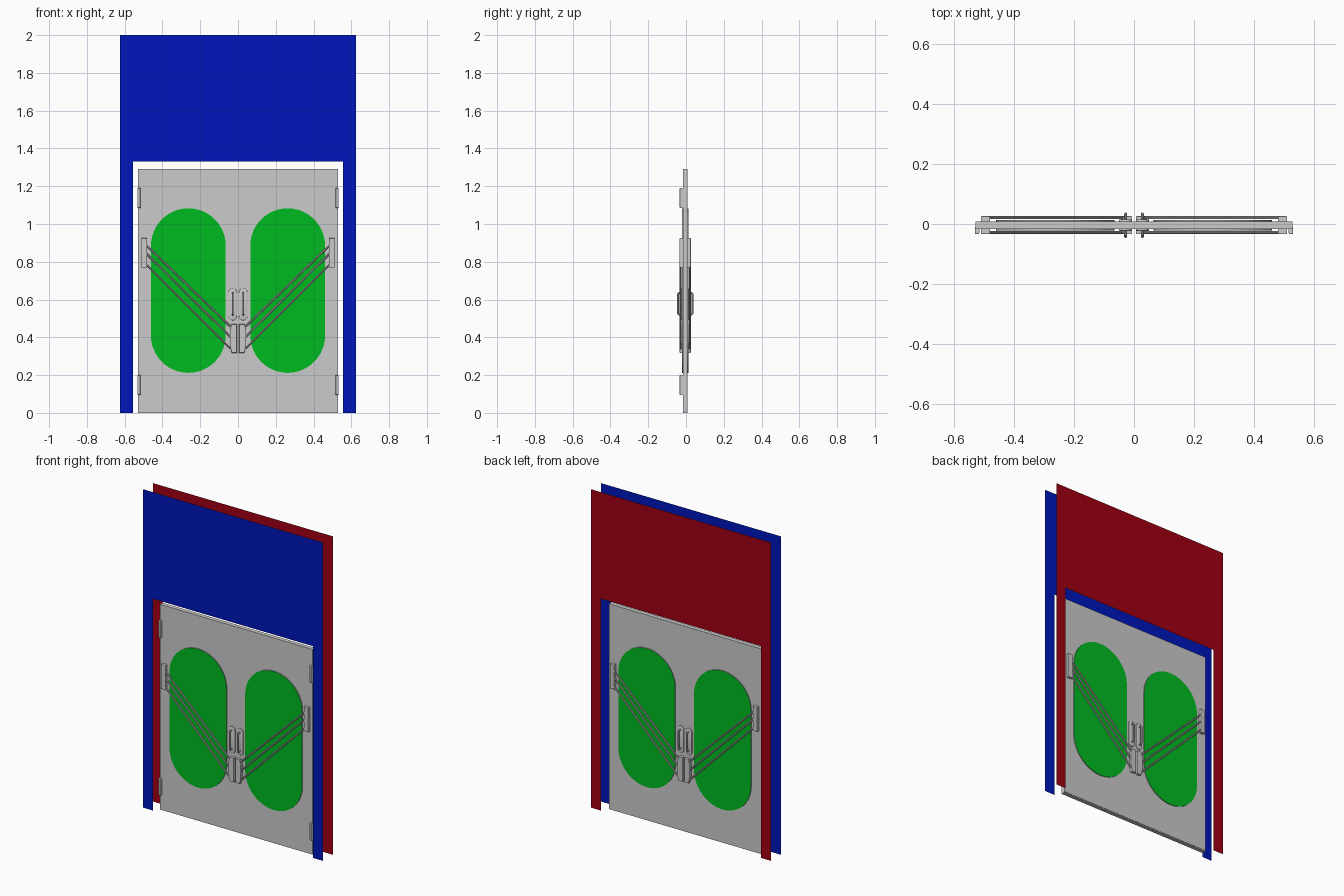
import bpy, bmesh, math

if "Cube" in bpy.data.objects:
    bpy.data.objects.remove(bpy.data.objects["Cube"])

CY = -0.004  # middle plane of the door; every door part has its origin here


def material(name, color):
    m = bpy.data.materials.new(name)
    m.diffuse_color = color
    m.use_nodes = True
    m.node_tree.nodes["Principled BSDF"].inputs["Base Color"].default_value = m.diffuse_color
    return m


BLUE = material("front_blue", (0.0, 0.008, 0.5, 1))
RED = material("back_red", (0.35, 0.0, 0.006, 1))
GREEN = material("glass_green", (0.0, 0.5, 0.015, 1))
GREY = material("plain_grey", (0.5, 0.5, 0.5, 1))


def finish(ob, mirror, smooth):
    if smooth:
        bpy.ops.object.select_all(action='DESELECT')
        ob.select_set(True)
        bpy.context.view_layer.objects.active = ob
        bpy.ops.object.shade_smooth_by_angle(angle=math.radians(35))
    if any(mirror):
        mod = ob.modifiers.new("mirror", 'MIRROR')
        mod.use_axis = (bool(mirror[0]), bool(mirror[1]), False)
        mod.use_mirror_merge = False
    return ob


def prism(name, pts, y0, y1, mirror=(0, 0), bevel=0.0, smooth=False, mats=(), y=CY):
    """Extrude an (x, z) outline from y0 to y1; a flat sheet if they are equal."""
    bm = bmesh.new()
    face = bm.faces.new([bm.verts.new((x, y0, z)) for x, z in pts])
    if y1 != y0:
        ext = bmesh.ops.extrude_face_region(bm, geom=[face], use_keep_orig=True)
        verts = [v for v in ext["geom"] if isinstance(v, bmesh.types.BMVert)]
        bmesh.ops.translate(bm, verts=verts, vec=(0, y1 - y0, 0))
        bmesh.ops.recalc_face_normals(bm, faces=bm.faces)
    if bevel:
        front = [e for e in bm.edges if all(abs(v.co.y - y0) < 1e-5 for v in e.verts)]
        bmesh.ops.bevel(bm, geom=front, offset=bevel, segments=2, profile=0.5, affect='EDGES')
    bm.normal_update()
    if len(mats) == 2:  # second material on the flat front and back
        for f in bm.faces:
            f.material_index = int(abs(f.normal.y) > 0.9)
    me = bpy.data.meshes.new(name)
    bm.to_mesh(me)
    bm.free()
    for m in mats:
        me.materials.append(m)
    ob = bpy.data.objects.new(name, me)
    ob.location.y = y
    bpy.context.collection.objects.link(ob)
    return finish(ob, mirror, smooth)


def rect(x0, x1, z0, z1):
    return [(x0, z0), (x1, z0), (x1, z1), (x0, z1)]


def stadium(cx, z0, z1, r, n=24):
    pts = []
    for cz, start in ((z1 - r, 0), (z0 + r, math.pi)):
        for i in range(n + 1):
            a = start + math.pi * i / n
            pts.append((cx + r * math.cos(a), cz + r * math.sin(a)))
    return pts


def rod(name, pts, radius, mirror=(1, 1)):
    cu = bpy.data.curves.new(name, 'CURVE')
    cu.dimensions = '3D'
    cu.bevel_depth = radius
    cu.bevel_resolution = 2
    cu.use_fill_caps = True
    sp = cu.splines.new('POLY')
    sp.points.add(len(pts) - 1)
    for p, co in zip(sp.points, pts):
        p.co = (*co, 1)
    ob = bpy.data.objects.new(name, cu)
    ob.location.y = CY
    bpy.context.collection.objects.link(ob)
    bpy.ops.object.select_all(action='DESELECT')
    ob.select_set(True)
    bpy.context.view_layer.objects.active = ob
    bpy.ops.object.convert(target='MESH')
    return finish(bpy.context.view_layer.objects.active, mirror, True)


# Thin wall sheets with the doorway left open
W, D, H = 0.625, 0.555, 1.33
wall = [(-W, 0), (-D, 0), (-D, H), (D, H), (D, 0), (W, 0), (W, 2), (-W, 2)]
prism("front_wall", wall, 0, 0, mats=(BLUE,), y=-0.05)
prism("back_wall", wall[::-1], 0, 0, mats=(RED,), y=0.05)

# Door panel and a slim bottom strip
prism("door_panel", rect(-0.53, 0.53, 0.006, 1.29), -0.013, 0.013)
prism("bottom_strip", rect(-0.53, 0.53, 0, 0.006), -0.011, 0.011)

# Long rounded windows, slightly proud of the door on both sides
prism("windows", stadium(0.263, 0.212, 1.083, 0.198), -0.018, 0.018,
      mirror=(1, 0), smooth=True, mats=(GREY, GREEN))

# Hinges on the front outer edges
for z in (0.095, 1.085):
    prism("hinge", rect(0.517, 0.532, z, z + 0.105), -0.03, -0.008,
          mirror=(1, 0), bevel=0.004)

# End blocks that carry the guard rods
prism("outer_block", rect(0.481, 0.512, 0.77, 0.925), -0.03, -0.013, (1, 1), bevel=0.003)
prism("inner_block", [(0.006, 0.318), (0.034, 0.318), (0.043, 0.36), (0.043, 0.44),
                      (0.034, 0.47), (0.006, 0.47)], -0.03, -0.013, (1, 1), bevel=0.003)

# Three slanted guard rods per window and side
for z_out, z_in in ((0.887, 0.455), (0.843, 0.40), (0.787, 0.34)):
    rod("guard_rod", [(0.485, -0.025, z_out), (0.038, -0.025, z_in)], 0.005)

# Pull handles: rounded plate and bent grip
prism("handle_plate", stadium(0.028, 0.49, 0.66, 0.022, 12), -0.019, -0.013,
      (1, 1), bevel=0.002, smooth=True)
rod("handle_grip", [(0.028, -0.013, 0.52), (0.028, -0.033, 0.52), (0.028, -0.038, 0.525),
                    (0.028, -0.038, 0.631), (0.028, -0.033, 0.636), (0.028, -0.013, 0.636)], 0.005)
